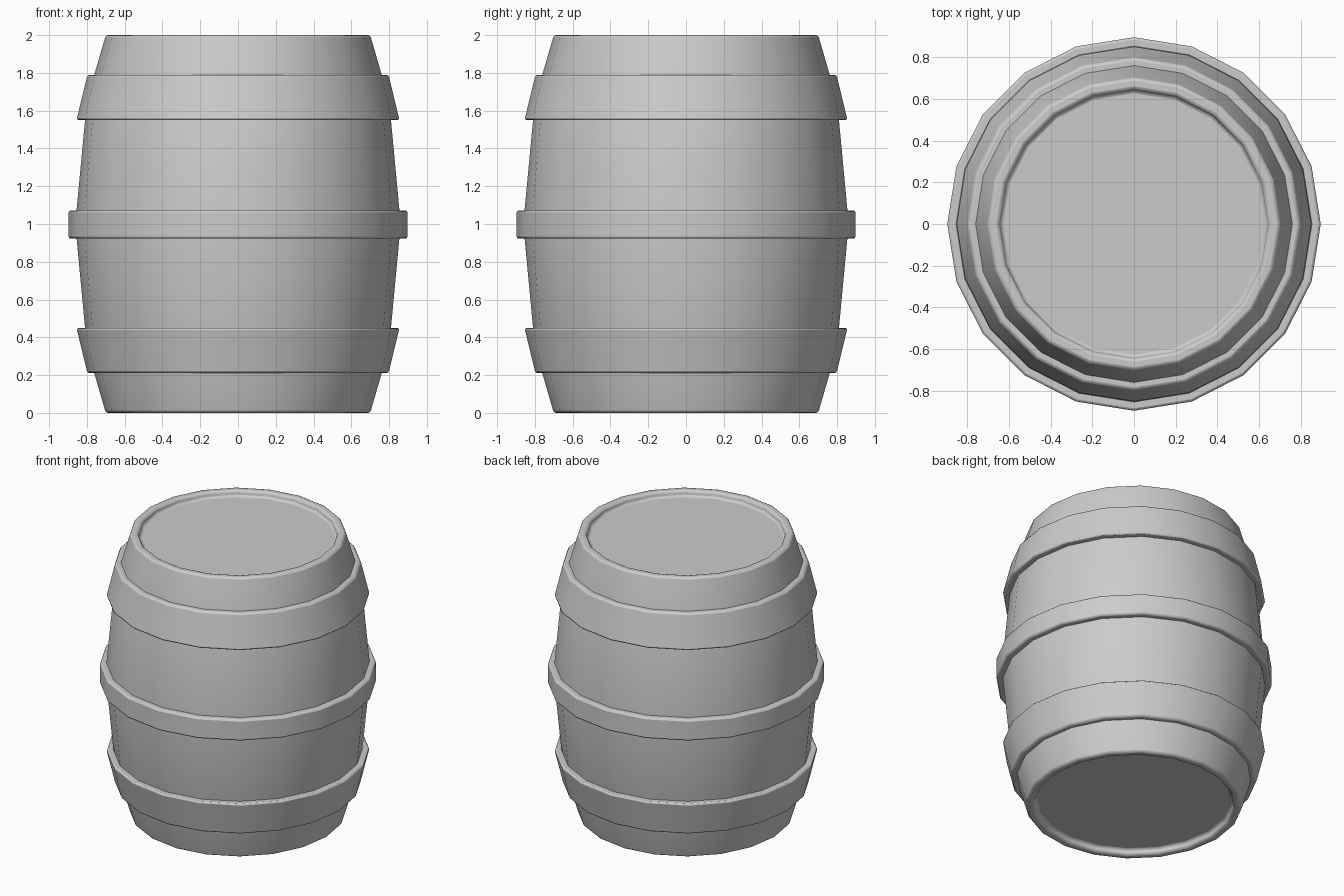
import bpy, bmesh, math

if "Cube" in bpy.data.objects:
    bpy.data.objects.remove(bpy.data.objects["Cube"])

SIDES = 20


def lathe(name, profile, ring=False, bevel=0.012):
    """Revolve (radius, z) points around z; ring closes the section, otherwise the ends are capped."""
    bm = bmesh.new()
    loops = []
    for r, z in profile:
        loops.append([bm.verts.new((r * math.cos(2 * math.pi * i / SIDES),
                                    r * math.sin(2 * math.pi * i / SIDES), z))
                      for i in range(SIDES)])
    pairs = list(zip(loops, loops[1:]))
    if ring:
        pairs.append((loops[-1], loops[0]))
    for a, b in pairs:
        for i in range(SIDES):
            j = (i + 1) % SIDES
            bm.faces.new((a[i], a[j], b[j], b[i]))
    if not ring:
        bm.faces.new(loops[0])
        bm.faces.new(loops[-1])
    bmesh.ops.recalc_face_normals(bm, faces=bm.faces)
    mesh = bpy.data.meshes.new(name)
    bm.to_mesh(mesh)
    bm.free()
    obj = bpy.data.objects.new(name, mesh)
    bpy.context.collection.objects.link(obj)

    # Softened rims, rounded only across the profile corners
    mod = obj.modifiers.new("bevel", 'BEVEL')
    mod.width = bevel
    mod.segments = 2
    mod.limit_method = 'ANGLE'
    mod.angle_limit = math.radians(35)

    bpy.ops.object.select_all(action='DESELECT')
    obj.select_set(True)
    bpy.context.view_layer.objects.active = obj
    bpy.ops.object.shade_smooth_by_angle(angle=math.radians(40))
    return obj


def flip(profile):
    return [(r, 2 - z) for r, z in reversed(profile)]


# Barrel body with a recessed lid at both ends
half = [(0.64, 0.04), (0.65, 0.0), (0.70, 0.0), (0.80, 0.345), (0.855, 0.93)]
lathe("barrel_body", half + flip(half))

# Tapered hoops near the ends
hoop = [(0.74, 0.21), (0.797, 0.21), (0.855, 0.45), (0.79, 0.45)]
lathe("lower_hoop", hoop, ring=True)
lathe("upper_hoop", flip(hoop), ring=True)

# Straight hoop around the belly
lathe("middle_hoop", [(0.83, 0.922), (0.897, 0.922), (0.897, 1.072), (0.83, 1.072)], ring=True)
